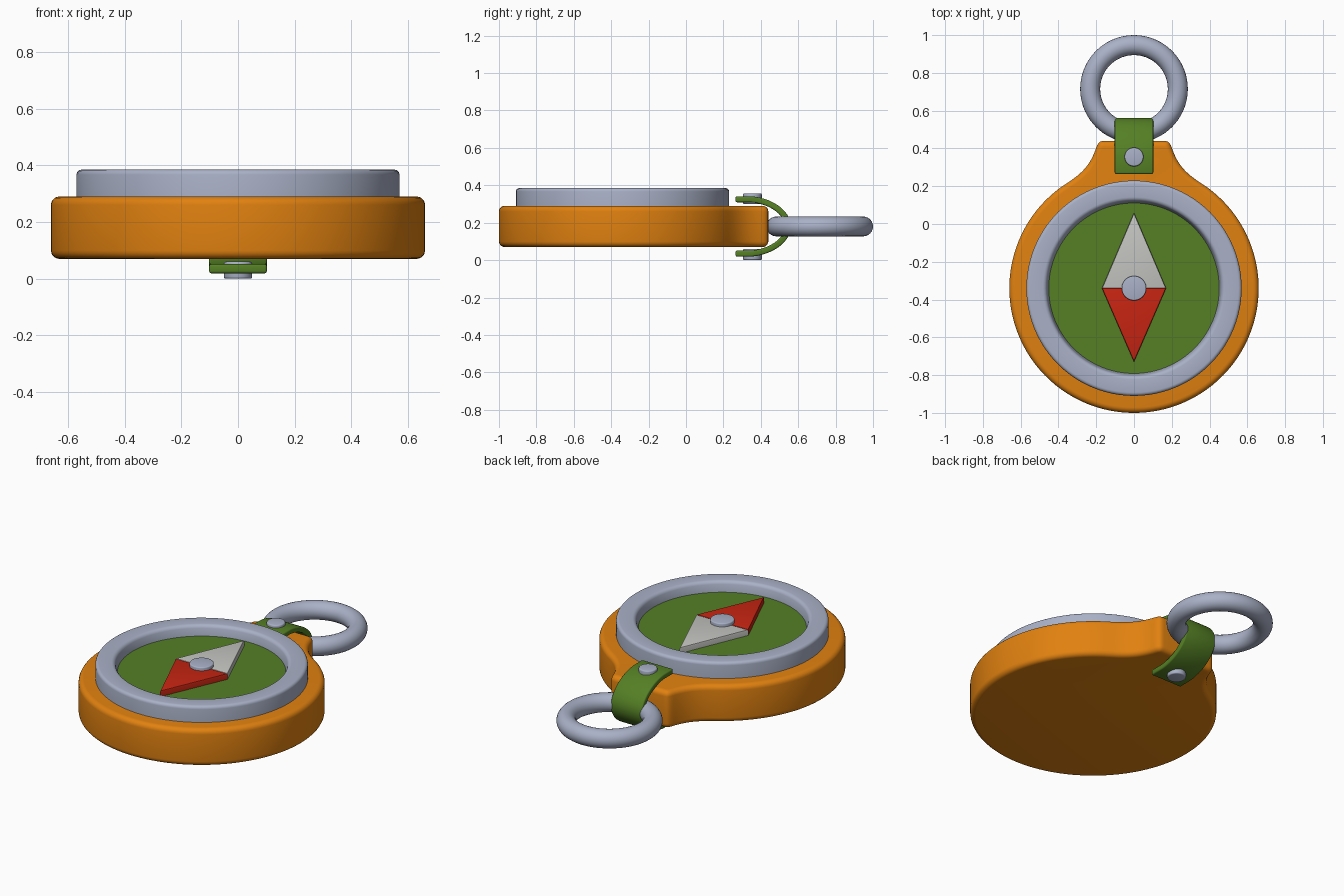
import bpy, bmesh, math
from mathutils import Vector
from mathutils.geometry import interpolate_bezier

cube = bpy.data.objects.get("Cube")
if cube:
    bpy.data.objects.remove(cube, do_unlink=True)

DIAL_Y = -0.34
MID_Z = 0.18


def material(name, rgb):
    m = bpy.data.materials.new(name)
    m.use_nodes = True
    m.diffuse_color = (*rgb, 1)
    bsdf = next(n for n in m.node_tree.nodes if n.type == 'BSDF_PRINCIPLED')
    bsdf.inputs["Base Color"].default_value = (*rgb, 1)
    return m


orange = material("orange casing", (0.75, 0.22, 0.005))
steel = material("blue grey metal", (0.40, 0.44, 0.57))
green = material("green", (0.09, 0.215, 0.018))
white = material("off white", (0.56, 0.56, 0.54))
red = material("red", (0.57, 0.018, 0.006))


def finish(name, bm, mat, bevel=0.0, segments=4, pick=None):
    """Round the chosen sharp edges, then make a smooth shaded object."""
    bmesh.ops.recalc_face_normals(bm, faces=bm.faces)
    if bevel:
        edges = [e for e in bm.edges if e.calc_face_angle(0) > math.radians(40)
                 and (pick is None or pick(e))]
        bmesh.ops.bevel(bm, geom=edges, offset=bevel, segments=segments,
                        profile=0.5, affect='EDGES', clamp_overlap=True)
    mesh = bpy.data.meshes.new(name)
    bm.to_mesh(mesh)
    bm.free()
    mesh.materials.append(mat)
    obj = bpy.data.objects.new(name, mesh)
    bpy.context.collection.objects.link(obj)
    bpy.ops.object.select_all(action='DESELECT')
    obj.select_set(True)
    bpy.context.view_layer.objects.active = obj
    bpy.ops.object.shade_smooth_by_angle(angle=math.radians(40))
    return obj


def prism(points, shift):
    """Extrude a closed outline of 3D points along a vector."""
    bm = bmesh.new()
    face = bm.faces.new([bm.verts.new(p) for p in points])
    new = bmesh.ops.extrude_face_region(bm, geom=[face])["geom"]
    verts = [v for v in new if isinstance(v, bmesh.types.BMVert)]
    bmesh.ops.translate(bm, verts=verts, vec=shift)
    return bm


def circle(radius, y, z, sides):
    return [(radius * math.cos(math.tau * i / sides),
             y + radius * math.sin(math.tau * i / sides), z) for i in range(sides)]


def disc(name, radius, y, low, high, mat, bevel=0.0, sides=48):
    return finish(name, prism(circle(radius, y, low, sides), (0, 0, high - low)),
                  mat, bevel, 3)


def revolve(profile, y, sides):
    """Turn a closed (radius, z) profile around a vertical axis."""
    bm = bmesh.new()
    rings = [[bm.verts.new(p) for p in circle(r, y, z, sides)] for r, z in profile]
    for a, b in zip(rings, rings[1:] + rings[:1]):
        for i in range(sides):
            j = (i + 1) % sides
            bm.faces.new((a[i], a[j], b[j], b[i]))
    return bm


def bezier(points, count):
    return interpolate_bezier(*[Vector((x, y, 0)) for x, y in points], count)


# Casing: round body flaring into a tab at the back
flank = bezier([(0.36, 0.213), (0.275, 0.267), (0.235, 0.31), (0.205, 0.39)], 14)
corner = bezier([(0.205, 0.39), (0.192, 0.43), (0.185, 0.44), (0.155, 0.44)], 8)
half = []
start = math.atan2(0.213 - DIAL_Y, 0.36)
for i in range(64):
    a = -math.pi / 2 + (start + math.pi / 2) * i / 64
    half.append((0.66 * math.cos(a), DIAL_Y + 0.66 * math.sin(a), 0.07))
half += [(p.x, p.y, 0.07) for p in flank + corner[1:]]
outline = half + [(-x, y, z) for x, y, z in reversed(half[1:])]
finish("casing", prism(outline, (0, 0, 0.22)), orange, 0.036, 5)

# Bezel and dial
bezel = [(0.57, 0.27), (0.57, 0.385), (0.465, 0.385), (0.45, 0.32), (0.45, 0.27)]
finish("bezel", revolve(bezel, DIAL_Y, 96), steel, 0.018, 4,
       lambda e: min(v.co.z for v in e.verts) > 0.35)
disc("dial", 0.455, DIAL_Y, 0.27, 0.325, green, sides=96)

# Needle halves and their pin
for name, tip, mat in (("needle_back_half", 0.40, white), ("needle_front_half", -0.39, red)):
    points = [(-0.17, DIAL_Y, 0.32), (0.17, DIAL_Y, 0.32), (0, DIAL_Y + tip, 0.32)]
    finish(name, prism(points, (0, 0, 0.04)), mat, 0.008, 2,
           lambda e: min(v.co.z for v in e.verts) > 0.35)
disc("needle_pin", 0.065, DIAL_Y, 0.33, 0.38, steel, 0.006)

# Strap: folded band looping from the top of the tab to the underside
upper = [Vector((0.265, 0.325, 0)), Vector((0.35, 0.325, 0))]
upper += bezier([(0.35, 0.325), (0.46, 0.315), (0.545, 0.25), (0.545, MID_Z)], 16)[1:]
path = upper + [Vector((p.x, 2 * MID_Z - p.y, 0)) for p in reversed(upper[:-1])]
sides = ([], [])
for i, p in enumerate(path):
    along = (path[min(i + 1, len(path) - 1)] - path[max(i - 1, 0)]).normalized()
    normal = Vector((-along.y, along.x, 0))
    for side, sign in zip(sides, (1, -1)):
        q = p + normal * 0.016 * sign
        side.append((-0.102, q.x, q.y))
band = sides[0] + sides[1][::-1]
finish("strap", prism(band, (0.204, 0, 0)), green, 0.008, 3)

# Rivets through both strap ends
disc("top_rivet", 0.05, 0.355, 0.30, 0.357, steel, 0.007)
disc("bottom_rivet", 0.05, 0.355, 0.0, 0.06, steel, 0.007)

# Key ring
tube = [(0.232 + 0.053 * math.cos(math.tau * i / 24),
         MID_Z + 0.053 * math.sin(math.tau * i / 24)) for i in range(24)]
finish("key_ring", revolve(tube, 0.715, 72), steel)
